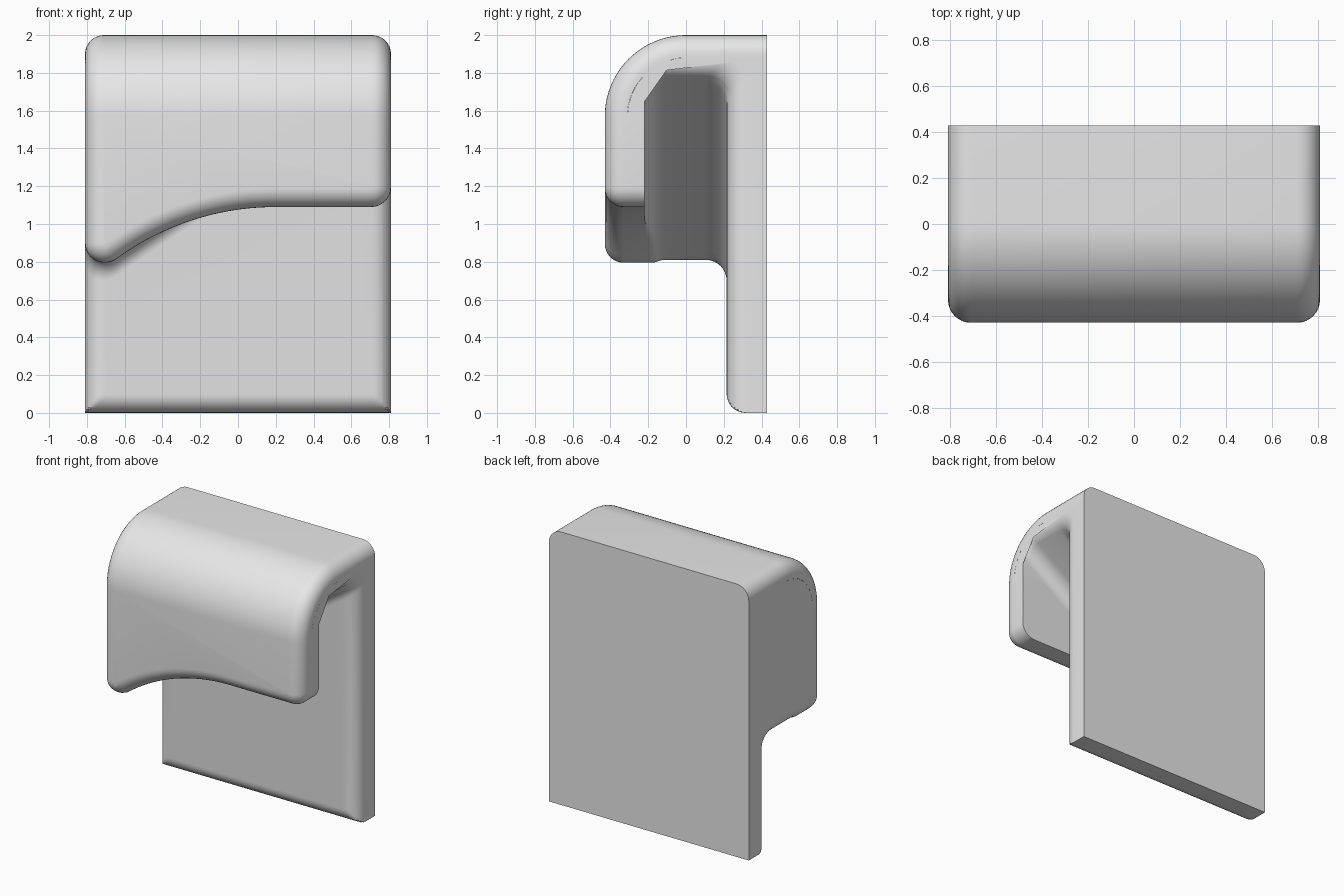
import bpy, bmesh
from math import sin, cos, pi, sqrt, radians

cube = bpy.data.objects.get("Cube")
if cube:
    bpy.data.objects.remove(cube)

HALF, BACK, TOP = 0.81, 0.43, 2.0     # half width, half depth, height
BEND = 0.43                           # radius of the top front bend
BEND_Z = TOP - BEND
R = 0.1                               # edge rounding
COVE = 0.11                           # inside fillet
LIP = 0.21                            # lip thickness
SKIN = 0.12                           # shell thickness above the lip
LIP_IN = -BACK + LIP
PLATE_Y = 0.215
STEPS = 8

grey = bpy.data.materials.new("light grey")
grey.use_nodes = True
grey.diffuse_color = (0.8, 0.8, 0.8, 1)
grey.node_tree.nodes["Principled BSDF"].inputs["Base Color"].default_value = (0.8, 0.8, 0.8, 1)


def finish(name, bm):
    bmesh.ops.recalc_face_normals(bm, faces=bm.faces)
    mesh = bpy.data.meshes.new(name)
    bm.to_mesh(mesh)
    bm.free()
    mesh.materials.append(grey)
    ob = bpy.data.objects.new(name, mesh)
    bpy.context.collection.objects.link(ob)
    bpy.ops.object.select_all(action='DESELECT')
    ob.select_set(True)
    bpy.context.view_layer.objects.active = ob
    bpy.ops.object.shade_smooth_by_angle(angle=radians(32))


def span(a, b, n):
    return [a + (b - a) * i / n for i in range(n + 1)]


def bridge(bm, a, b, closed=False):
    for i in range(len(a) - (0 if closed else 1)):
        j = (i + 1) % len(a)
        bm.faces.new((a[i], a[j], b[j], b[i]))


# Curved lower edge of the lip: a big arc ending in rounded corners
ARC_R, ARC_X, LIP_Z = 1.43, 0.2, 1.09
ARC_END = radians(36.5)
Q = 0.105
CORNER_X, LOW_Z = HALF - Q, 0.9


def lip_bottom(x):
    if x > ARC_X:
        return LIP_Z
    if x > ARC_X - ARC_R * sin(ARC_END):
        return LIP_Z - ARC_R + sqrt(ARC_R ** 2 - (x - ARC_X) ** 2)
    return LOW_Z - sqrt(max(0, Q * Q - (x + CORNER_X) ** 2))


# Outer shell: flat outline wrapped over the bend, with rounded rim
S_MAX = BEND_Z + BEND * pi / 2 + BACK


def wrap(x, s, h):
    a = (s - BEND_Z) / BEND
    if a <= 0:
        return x, -BACK + h, s
    if a < pi / 2:
        return x, -(BEND - h) * cos(a), BEND_Z + (BEND - h) * sin(a)
    return x, s - BEND_Z - BEND * pi / 2, TOP - h


side = [S_MAX] + span(BEND_Z + BEND * pi / 2, BEND_Z, 20)
outline = [(HALF, s, 1, 0) for s in side]
for a in span(0, -pi / 2, STEPS):
    outline.append((CORNER_X + Q * cos(a), LIP_Z + Q + Q * sin(a), cos(a), sin(a)))
for a in span(0, ARC_END, 20):
    outline.append((ARC_X - ARC_R * sin(a), LIP_Z - ARC_R + ARC_R * cos(a), sin(a), -cos(a)))
for a in span(ARC_END - pi / 2, -pi, 10)[1:]:
    outline.append((-CORNER_X + Q * cos(a), LOW_Z + Q * sin(a), cos(a), sin(a)))
outline += [(-HALF, s, -1, 0) for s in reversed(side)]

bm = bmesh.new()
rings = []
for t in span(0, pi / 2, STEPS):
    d, h = R * (1 - sin(t)), R * (1 - cos(t))
    rings.append([bm.verts.new(wrap(x - nx * d, s - nz * d, h)) for x, s, nx, nz in outline])
rings.append([bm.verts.new(wrap(x, s, LIP if s <= BEND_Z + 0.001 else SKIN))
              for x, s, nx, nz in outline])
for a, b in zip(rings, rings[1:]):
    bridge(bm, a, b)
n = len(side)
for ring in (rings[0], rings[-1]):
    bridge(bm, ring[:n], ring[::-1][:n])
    bm.faces.new(ring[n - 1:len(ring) - n + 1])
bm.faces.new([r[0] for r in rings] + [r[-1] for r in reversed(rings)])
finish("hook_shell", bm)

# Back plate and sloping inner ceiling, lofted across the width
SLOPE = radians(34)
EDGE = HALF - R
LOW_C, HIGH_C = 0.91, 1.868           # centres of the ceiling end roundings
X0, X1 = -EDGE + R * sin(SLOPE), EDGE + R * sin(SLOPE)
Z0, Z1 = LOW_C - R * cos(SLOPE), HIGH_C - R * cos(SLOPE)


def ceiling(x):
    if x < X0:
        return LOW_C - sqrt(max(0, R * R - (x + EDGE) ** 2))
    if x > X1:
        return HIGH_C - sqrt(max(0, R * R - (x - EDGE) ** 2))
    return Z0 + (Z1 - Z0) * (x - X0) / (X1 - X0)


def rounding(distance):
    t = max(0, R - distance)
    return R - sqrt(max(0, R * R - t * t))


def section(x):
    c, e = ceiling(x), rounding(HALF - abs(x))
    pts = [(BACK, 0)]
    for t in span(0, pi / 2, STEPS):
        z = R * (1 - cos(t))
        pts.append((PLATE_Y + max(e, rounding(z)), z))
    for a in span(0, pi / 2, STEPS):
        pts.append((PLATE_Y + e - COVE + COVE * cos(a), c - COVE + COVE * sin(a)))
    for a in span(pi / 2, pi, STEPS):
        z = c - COVE + COVE * sin(a)
        pts.append((LIP_IN + COVE + COVE * cos(a), max(z, lip_bottom(x))))
    low = min(pts[-1][1], BEND_Z - 0.07)
    pts += [(LIP_IN, low), (-BEND + SKIN, low + 0.02)]
    for a in span(pi, pi / 2, STEPS):
        pts.append(((BEND - SKIN) * cos(a), BEND_Z + (BEND - SKIN) * sin(a)))
    return pts + [(BACK, TOP - SKIN)]


ends = [EDGE + R * sin(t) for t in span(0, pi / 2, STEPS)]
xs = sorted({round(x, 5) for x in [-x for x in ends] + span(-EDGE, X0, 4)
             + span(X0, EDGE, 30) + ends + [X1]})
bm = bmesh.new()
loops = [[bm.verts.new((x, y, z)) for y, z in section(x)] for x in xs]
for a, b in zip(loops, loops[1:]):
    bridge(bm, a, b, closed=True)
bm.faces.new(loops[0])
bm.faces.new(loops[-1])
bmesh.ops.remove_doubles(bm, verts=bm.verts, dist=1e-5)
finish("back_plate_and_ceiling", bm)
